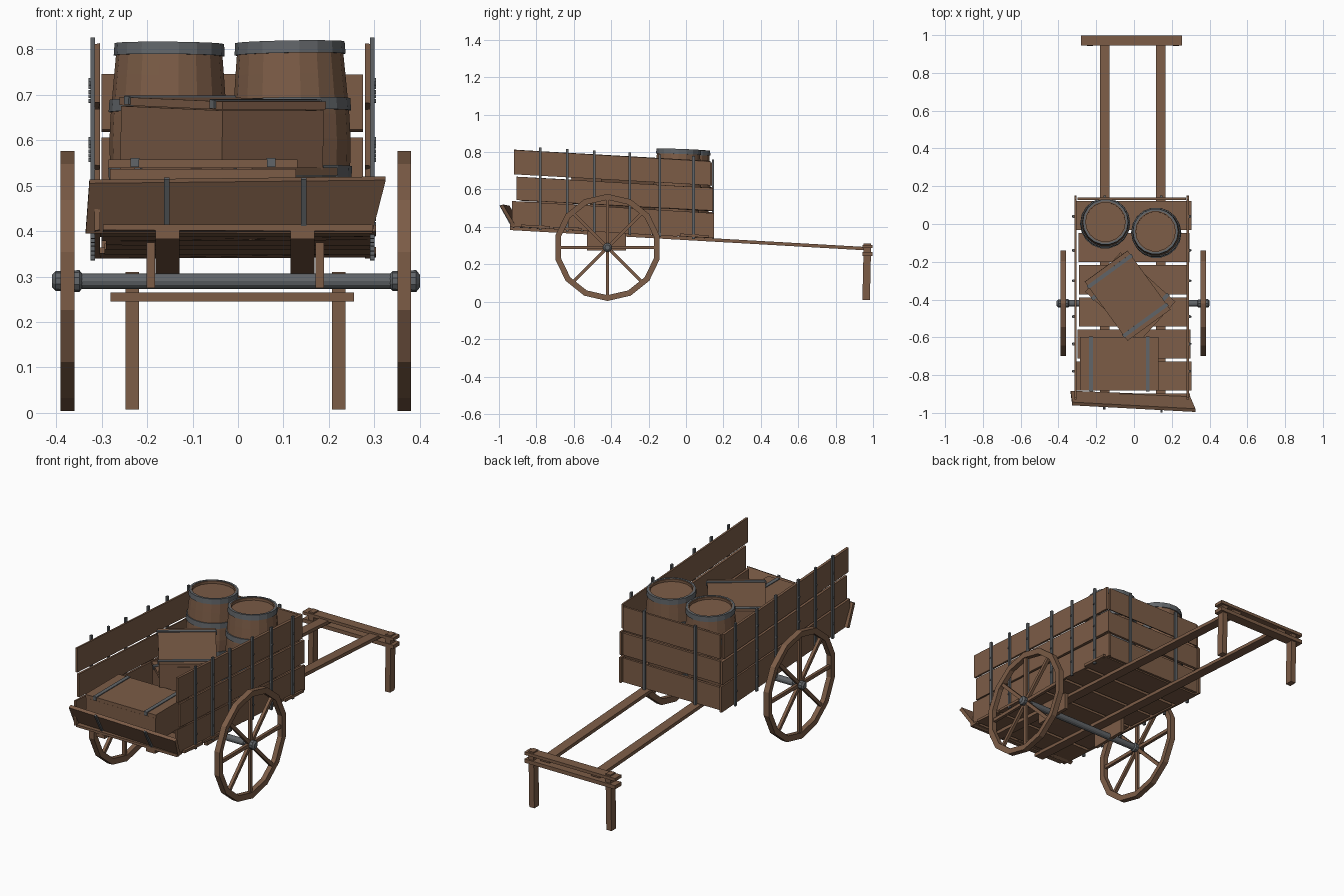
import bpy, bmesh, math, random
from mathutils import Matrix, Vector

random.seed(4)
if "Cube" in bpy.data.objects:
    bpy.data.objects.remove(bpy.data.objects["Cube"], do_unlink=True)


def material(name, rgb):
    m = bpy.data.materials.new(name)
    m.use_nodes = True
    m.diffuse_color = (*rgb, 1)
    m.node_tree.nodes["Principled BSDF"].inputs["Base Color"].default_value = (*rgb, 1)
    return m


WOOD = material("brown wood", (0.2, 0.107, 0.062))
METAL = material("grey iron", (0.12, 0.13, 0.14))


def bed_z(y):
    """Height of the sloping shafts at a given y."""
    return 0.392 - 0.057 * (y + 0.94)


def finish(name, bm, mat, smooth=False):
    bmesh.ops.recalc_face_normals(bm, faces=bm.faces)
    me = bpy.data.meshes.new(name)
    bm.to_mesh(me)
    bm.free()
    me.materials.append(mat)
    ob = bpy.data.objects.new(name, me)
    bpy.context.scene.collection.objects.link(ob)
    for p in me.polygons:
        p.use_smooth = smooth
    return ob


def box(name, lo, hi, mat=WOOD, slope=False, jitter=0.0, matrix=None):
    """Box between two corners; slope lays it on the tilted bed."""
    bm = bmesh.new()
    bmesh.ops.create_cube(bm, size=1)
    for v in bm.verts:
        v.co = Vector([(a + b) / 2 + c * (b - a) for a, b, c in zip(lo, hi, v.co)])
        v.co.z += random.uniform(-jitter, jitter)
        if slope:
            v.co.z += bed_z(v.co.y)
    if matrix:
        bm.transform(matrix)
    return finish(name, bm, mat)


def lathe(name, profile, sides, mat, matrix, closed=False, smooth=False):
    """Turn (radius, height) points around z; open profiles get caps."""
    bm = bmesh.new()
    rings = []
    for r, h in profile:
        rings.append([bm.verts.new((r * math.cos(a), r * math.sin(a), h))
                      for a in (math.tau * i / sides for i in range(sides))])
    pairs = list(zip(rings, rings[1:]))
    if closed:
        pairs.append((rings[-1], rings[0]))
    else:
        bm.faces.new(rings[0])
        bm.faces.new(rings[-1])
    for a, b in pairs:
        for i in range(sides):
            j = (i + 1) % sides
            bm.faces.new((a[i], a[j], b[j], b[i]))
    bm.transform(matrix)
    return finish(name, bm, mat, smooth)


# Shafts and axle brackets
for side, x in (("right", -0.155), ("left", 0.142)):
    box(f"{side}_shaft", (x - 0.026, -0.94, -0.009), (x + 0.026, 0.985, 0.009), slope=True)
for side, x in (("right", -0.192), ("left", 0.18)):
    box(f"{side}_axle_bracket", (x - 0.009, -0.53, 0.275), (x + 0.009, -0.32, 0.375))

# Bed planks
for i in range(7):
    y = 0.045 - 0.17 * i
    wide = random.uniform(0.285, 0.305)
    box(f"bed_plank_{i}", (-wide, max(y - 0.077, -0.94), 0.009),
        (wide, y + 0.077, 0.023), slope=True, jitter=0.002)

# Side and back boards, three rows each
rows = ((0.012, 0.146, -0.93, 0.15), (0.155, 0.28, -0.905, 0.145), (0.29, 0.42, -0.92, 0.13))
for i, (h0, h1, y0, y1) in enumerate(rows):
    for side, x in (("right", -0.31), ("left", 0.285)):
        box(f"{side}_board_{i}", (x - 0.006, y0, h0), (x + 0.006, y1, h1),
            slope=True, jitter=0.003)
    box(f"back_board_{i}", (-0.3, 0.128, h0), (0.275, 0.14, h1 - 0.008), slope=True, jitter=0.003)

# Iron straps with rivets on the walls
for i, y in enumerate((-0.78, -0.635, -0.49, -0.3, -0.14, 0.04)):
    for side, x, out in (("right", -0.32, -1), ("left", 0.295, 1)):
        box(f"{side}_strap_{i}", (x - 0.005, y - 0.007, 0.0), (x + 0.005, y + 0.007, 0.442),
            METAL, slope=True)
        for k, h in enumerate((0.08, 0.22, 0.35)):
            rx = x + out * 0.006
            box(f"{side}_rivet_{i}_{k}", (rx - 0.003, y - 0.004, h - 0.004),
                (rx + 0.003, y + 0.004, h + 0.004), METAL, slope=True)
for i, x in enumerate((-0.155, 0.145)):
    box(f"back_strap_{i}", (x - 0.007, 0.14, 0.0), (x + 0.007, 0.15, 0.43), METAL, slope=True)

# Tailgate leaning outwards, with its two straps
bm = bmesh.new()
corners = ((-0.335, -0.9, 0.395), (0.295, -0.925, 0.395), (0.325, -0.995, 0.512), (-0.327, -0.96, 0.505))
outer = [bm.verts.new(c) for c in corners]
inner = [bm.verts.new((x, y + 0.017, z + 0.008)) for x, y, z in corners]
bm.faces.new(outer)
bm.faces.new(inner)
for i in range(4):
    j = (i + 1) % 4
    bm.faces.new((outer[i], outer[j], inner[j], inner[i]))
finish("tailgate", bm, WOOD)
for i, (x, y) in enumerate(((-0.157, -0.942), (0.145, -0.956))):
    box(f"tailgate_strap_{i}", (-0.006, -0.009, -0.067), (0.006, 0.001, 0.068), METAL,
        matrix=Matrix.Translation((x, y, 0.458)) @ Matrix.Rotation(math.radians(29), 4, "X"))

# Handle: two crossbars clamping the shafts, on two legs
box("lower_crossbar", (-0.28, 0.945, 0.245), (0.255, 0.998, 0.265))
box("upper_crossbar", (-0.28, 0.945, 0.287), (0.255, 0.998, 0.303))
for side, x in (("right", -0.233), ("left", 0.222)):
    leg = box(f"{side}_leg", (x - 0.015, 0.95, 0.008), (x + 0.015, 0.99, 0.31))
    for v in leg.data.vertices:
        if v.co.z < 0.1:
            v.co.y -= 0.007

# Axle and wheels
across = Matrix.Translation((0, -0.42, 0.29)) @ Matrix.Rotation(math.pi / 2, 4, "Y")
lathe("axle", ((0.017, -0.385), (0.017, 0.385)), 12, METAL, across)
for side, x in (("right", -0.375), ("left", 0.366)):
    hub = across @ Matrix.Translation((0, 0, x))
    lathe(f"{side}_rim", ((0.286, -0.015), (0.286, 0.015), (0.255, 0.013), (0.255, -0.013)),
          14, WOOD, hub, closed=True)
    lathe(f"{side}_hub", ((0.014, -0.034), (0.022, -0.026), (0.024, 0.026), (0.014, 0.034)),
          10, METAL, hub)
    for k in range(8):
        box(f"{side}_spoke_{k}", (0.012, -0.009, -0.008), (0.262, 0.009, 0.008),
            matrix=hub @ Matrix.Rotation(math.tau * k / 8, 4, "Z"))

# Barrels: bulging staves, sunken lid and four hoops
body = ((0.108, 0), (0.119, 0.08), (0.128, 0.18), (0.13, 0.235), (0.128, 0.29),
        (0.121, 0.38), (0.115, 0.45), (0.104, 0.45), (0.104, 0.437))


def barrel_radius(h):
    for (r0, h0), (r1, h1) in zip(body, body[1:]):
        if h0 <= h <= h1:
            return r0 + (r1 - r0) * (h - h0) / (h1 - h0)
    return body[-3][0]


for n, (x, y, lean) in enumerate(((-0.155, -0.005, 0.5), (0.122, -0.055, -1))):
    base = (Matrix.Translation((x, y, bed_z(y) + 0.022))
            @ Matrix.Rotation(math.radians(-2), 4, "X") @ Matrix.Rotation(math.radians(lean), 4, "Y"))
    lathe(f"barrel_{n}", body, 18, WOOD, base)
    for k, h in enumerate((0.02, 0.16, 0.31, 0.435)):
        lo, hi = barrel_radius(h - 0.01), barrel_radius(h + 0.01)
        lathe(f"barrel_{n}_hoop_{k}", ((lo + 0.005, h - 0.01), (hi + 0.005, h + 0.017),
              (hi - 0.006, h + 0.017), (lo - 0.006, h - 0.01)), 18, METAL, base, closed=True)


# Crates: a body, a lid seam and two iron bands with end clips
def crate(name, centre, size, angle, band, tip=0.0):
    place = (Matrix.Translation(centre) @ Matrix.Rotation(math.radians(angle), 4, "Z")
             @ Matrix.Rotation(math.radians(tip), 4, "Y"))
    a, b, c = (s / 2 for s in size)
    box(f"{name}_body", (-a, -b, -c), (a, b, c - 0.02), matrix=place)
    box(f"{name}_lid", (-a - 0.003, -b - 0.003, c - 0.018), (a + 0.003, b + 0.003, c), matrix=place)
    for s in (-1, 1):
        x = s * band
        box(f"{name}_band_{s}", (x - 0.01, -b - 0.006, c), (x + 0.01, b + 0.006, c + 0.004),
            METAL, matrix=place)
        for t in (-1, 1):
            y = t * (b + 0.005)
            box(f"{name}_clip_{s}_{t}", (x - 0.009, y - 0.003, c - 0.016),
                (x + 0.009, y + 0.003, c + 0.003), METAL, matrix=place)


crate("flat_crate", (-0.077, -0.74, 0.483), (0.41, 0.275, 0.148), 0, 0.15)
crate("lower_crate", (-0.02, -0.385, 0.46), (0.385, 0.275, 0.16), -42, 0.14)
crate("upper_crate", (-0.035, -0.378, 0.615), (0.38, 0.275, 0.15), -54, 0.16, 1.5)
